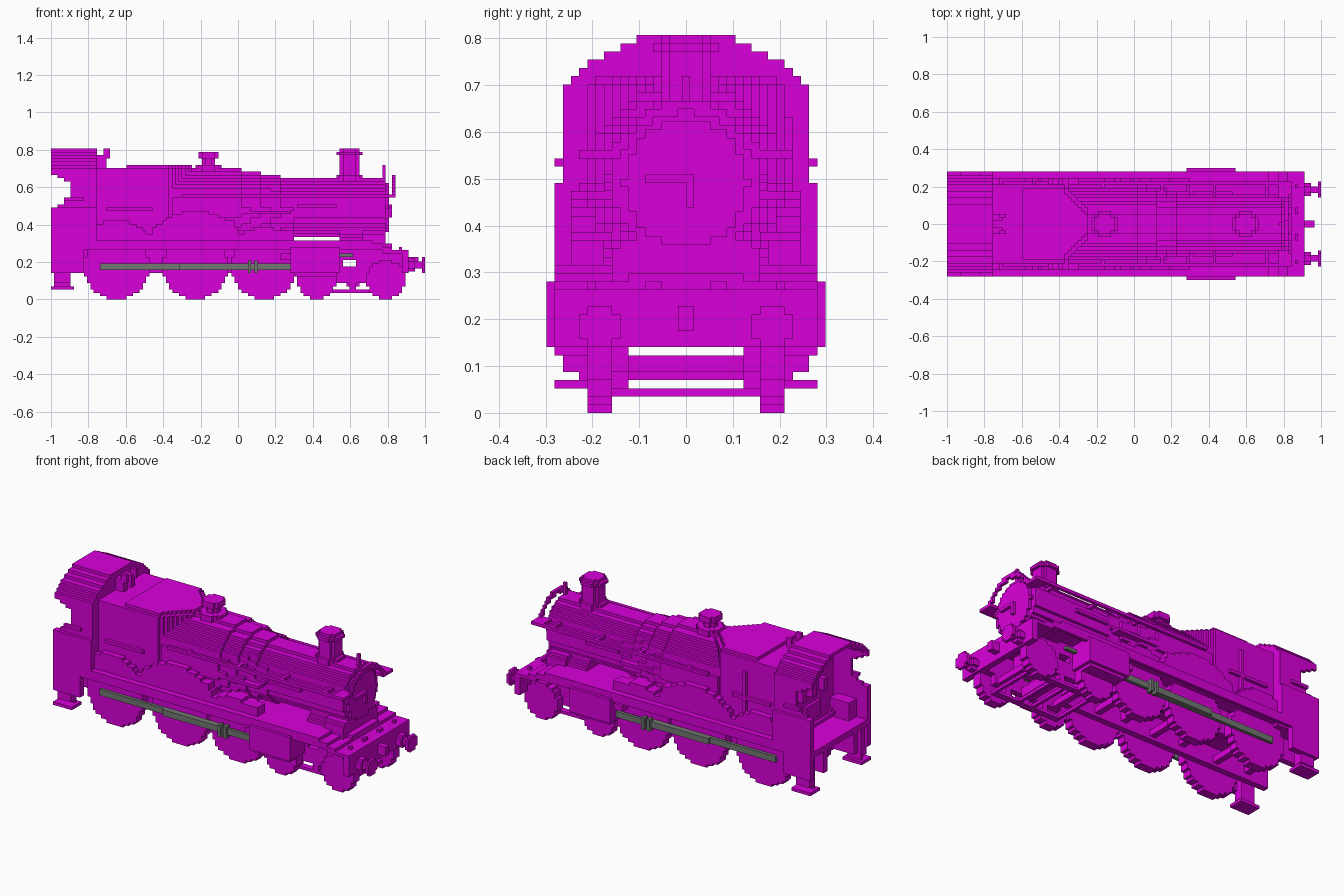
import bpy
import bmesh
from math import sqrt

UNIT = 2 / 114          # one block
AXES = {"x": lambda a, u, v: (a, u, v),
        "y": lambda a, u, v: (u, a, v),
        "z": lambda a, u, v: (u, v, a)}

if "Cube" in bpy.data.objects:
    bpy.data.objects.remove(bpy.data.objects["Cube"])


def material(name, colour):
    mat = bpy.data.materials.new(name)
    mat.use_nodes = True
    mat.diffuse_color = colour
    mat.node_tree.nodes["Principled BSDF"].inputs["Base Color"].default_value = colour
    return mat


magenta = material("magenta", (0.7, 0, 0.7, 1))
grey = material("rod grey", (0.17, 0.19, 0.17, 1))
bm = bmesh.new()


def prism(axis, start, end, outline):
    """Extrude a closed outline along an axis."""
    rings = [[bm.verts.new([c * UNIT for c in AXES[axis](a, u, v)]) for u, v in outline]
             for a in (start, end)]
    bm.faces.new(rings[0])
    bm.faces.new(rings[1])
    n = len(outline)
    for i in range(n):
        j = (i + 1) % n
        bm.faces.new((rings[0][i], rings[0][j], rings[1][j], rings[1][i]))


def stack(axis, start, end, centre, bottom, halves):
    """Stepped symmetric profile: one half-width per block row."""
    side, v = [], bottom
    for i, half in enumerate(halves):
        if i == 0 or half != halves[i - 1]:
            if i:
                side.append((halves[i - 1], v))
            side.append((half, v))
        v += 1
    side.append((halves[-1], v))
    outline = [(centre + h, z) for h, z in side] + [(centre - h, z) for h, z in reversed(side)]
    prism(axis, start, end, outline)


def disc(axis, start, end, u, v, r, above=None):
    """Stepped disc, optionally only the rows above a level."""
    rows = int(2 * r)
    halves = [max(1, int(sqrt(r * r - (i + 0.5 - r) ** 2) + 0.5)) for i in range(rows)]
    skip = 0 if above is None else int(above - (v - r))
    stack(axis, start, end, u, v - r + skip, halves[skip:])


def box(x, y, z):
    prism("x", x[0], x[1], [(y[0], z[0]), (y[1], z[0]), (y[1], z[1]), (y[0], z[1])])


def pair(x, y, z):
    """Box on the left side and its mirror on the right."""
    box(x, y, z)
    box(x, (-y[1], -y[0]), z)


def pair_disc(start, end, u, v, r, above=None):
    disc("y", start, end, u, v, r, above)
    disc("y", -end, -start, u, v, r, above)


def finish(name, mat=magenta):
    """Turn everything built since the last call into one object."""
    global bm
    bmesh.ops.recalc_face_normals(bm, faces=bm.faces)
    mesh = bpy.data.meshes.new(name)
    bm.to_mesh(mesh)
    bm.free()
    bm = bmesh.new()
    mesh.materials.append(mat)
    bpy.context.collection.objects.link(bpy.data.objects.new(name, mesh))


# Driving wheels, axles and splashers
DRIVERS = ((-37, 14), (-13, 17), (8, 12))
for x, r in DRIVERS:
    pair_disc(9, 12, x, 10, 10)
    box((x - 1, x + 1), (-9, 9), (9, 11))
finish("driving_wheels")
for x, r in DRIVERS:
    pair_disc(9, 14, x, 10, r, above=18)
finish("splashers")

# Bogie
for x in (24, 45):
    pair_disc(9, 12, x, 6, 6)
    box((x - 1, x + 1), (-9, 9), (5, 7))
finish("bogie_wheels")
pair((22, 47), (7, 9), (2, 3))
pair((22, 47), (7, 9), (5, 8))
for x in (22, 32, 37, 46):
    box((x, x + 1), (-7, 7), (2, 3))
box((33, 37), (-7, 7), (4, 7))
for x in (27, 34, 41):
    pair((x, x + 2), (7, 9), (3, 5))
finish("bogie_frame")

# Main frames, with an opening ahead of the cylinders
pair((-57, 32), (7, 9), (8, 16))
pair((32, 36), (7, 9), (8, 10))
pair((32, 36), (7, 9), (12, 16))
pair((36, 50), (7, 9), (8, 15))
for x in (-50, -25, -3, 20, 38):
    box((x, x + 2), (-7, 7), (10, 16))
finish("main_frames")

# Running plate, valance and stepped front platform
box((-47, 41), (-16, 16), (16, 18))
box((41, 44), (-16, 16), (15, 17))
box((44, 47), (-16, 16), (14, 16))
box((47, 52), (-16, 16), (14, 15))
pair((-47, 44), (15, 16), (15, 16))
finish("running_plate")

# Cylinders
pair((16, 31), (9, 17), (8, 16))
pair((17, 30), (10, 16), (7, 8))
pair((13, 16), (12, 15), (12, 14))
finish("cylinders")

# Coupling rods, connecting rods, crossheads and valve rods
pair((-42, 4), (12, 13), (9, 11))
pair((-18, 17), (13, 14), (9, 11))
for x in (3, 5):
    pair((x, x + 1), (13, 15), (8, 12))
pair((31, 35), (10, 11), (13, 14))
finish("rods", grey)

# Boiler tapering forward, with smokebox
x0 = -20
for x1, r in ((1, 12), (4, 11.5), (7, 11), (10, 10.5), (13, 10), (17, 9.5), (45, 9)):
    disc("x", x0, x1, 0, 28 - r % 1, r)
    x0 = x1
finish("boiler")

# Flat-topped firebox with shoulders narrowing into the boiler
stack("x", -46, -34, 0, 14, [8] * 4 + [12] * 20 + [12, 12])
stack("x", -34, -21, 0, 14, [8] * 4 + [12] * 20 + [12, 12, 11])
for i in range(7):
    stack("x", i - 21, i - 20, 0, 18, [11 - i] * 22 + [9 - i])
box((-31, -30), (12, 13), (18, 36))
pair((-40, -26), (12, 13), (27, 28))
finish("firebox")

# Smokebox door, handle and saddle
disc("x", 45, 46, 0, 28, 7.5)
box((46, 47), (-5, 1), (28, 29))
box((46, 47), (0, 1), (25, 28))
finish("smokebox_door")
stack("x", 31, 38, 0, 18, [8, 7, 6, 6])
stack("x", 38, 45, 0, 16, [9, 9, 9, 9, 8, 6])
box((45, 47), (-7, 7), (16, 17))
finish("smokebox_saddle")

# Handrails along the boiler and over the smokebox front
pair((-17, 45), (12, 13), (31, 32))
for x in (-10, 8, 24, 40):
    pair((x, x + 1), (8, 12), (31, 32))
for y in range(10):
    for z in range(3, 10):
        if 8.6 <= sqrt((y + 0.5) ** 2 + (z + 0.5) ** 2) < 9.9:
            pair((47, 48), (y, y + 1), (28 + z, 29 + z))
pair((44, 48), (8, 13), (31, 32))
box((44, 45), (-0.5, 0.5), (36, 41))
finish("handrails")

# Chimney and safety valve
for z0, z1, r in ((36, 38, 4), (38, 44, 3), (44, 45, 4), (45, 46, 3)):
    disc("z", z0, z1, 34, 0, r)
finish("chimney")
for z0, z1, r in ((39, 41, 4), (41, 43, 2), (43, 45, 3)):
    disc("z", z0, z1, -9, 0, r)
finish("safety_valve")

# Whistles on the firebox
pair((-43, -40), (1, 3), (40, 44))
pair((-41, -39), (2, 3), (43, 46))
finish("whistles")

# Side fittings: pipes, sandboxes and reversing gear
pair((0, 16), (9, 12), (26, 27))
pair((18, 30), (8, 10), (28, 29))
pair((12, 17), (10, 14), (18, 21))
pair((-3, -1), (11, 14), (18, 24))
finish("side_fittings")

# Cab sides with a rounded rear opening
for x0, z0, z1 in ((-55, 28, 29), (-53, 29, 30), (-51, 30, 36), (-53, 36, 37), (-55, 37, 38), (-57, 38, 40)):
    pair((x0, -43), (14, 15), (z0, z1))
pair((-57, -43), (14, 16), (16, 28))
pair((-57, -47), (14, 16), (8, 16))
pair((-53, -47), (15, 16), (30, 31))
finish("cab_sides")

# Cab front wall, floor and stepped roof
ROOF = [14, 13, 12, 10, 8, 6]
stack("x", -44, -43, 0, 18, [16] * 10 + [15] * 12 + ROOF)
finish("cab_front")
box((-57, -43), (-14, 14), (15, 17))
finish("cab_floor")
for i, half in enumerate(ROOF[:-1]):
    pair((-57, -43), (ROOF[i + 1] - 1, half), (40 + i, 41 + i))
box((-57, -43), (-6, 6), (45, 46))
finish("cab_roof")

# Cab controls
for y in (-6, 0, 5):
    box((-48, -46), (y, y + 2), (28, 32))
box((-47, -46), (-4, 4), (20, 25))
pair((-53, -46), (10, 14), (17, 23))
finish("cab_controls")

# Rear footsteps
pair((-56, -51), (12, 15), (5, 15))
pair((-56, -51), (12, 13), (4, 5))
pair((-57, -50), (11, 16), (3, 4))
finish("footsteps")

# Buffer beam, buffers, coupling hook and lamp irons
box((50, 52), (-16, 16), (8, 14))
finish("buffer_beam")
for y in (-10.5, 10.5):
    disc("x", 52, 54, y, 10.5, 2)
    disc("x", 54, 56, y, 10.5, 1)
    stack("x", 56, 57, y, 8, [1.5, 2.5, 2.5, 2.5, 1.5])
finish("buffers")
box((52, 55), (-1, 1), (10, 13))
finish("coupling_hook")
pair((49, 50), (3, 5), (15, 16))
pair((49, 50), (11, 12), (15, 16))
finish("lamp_irons")
